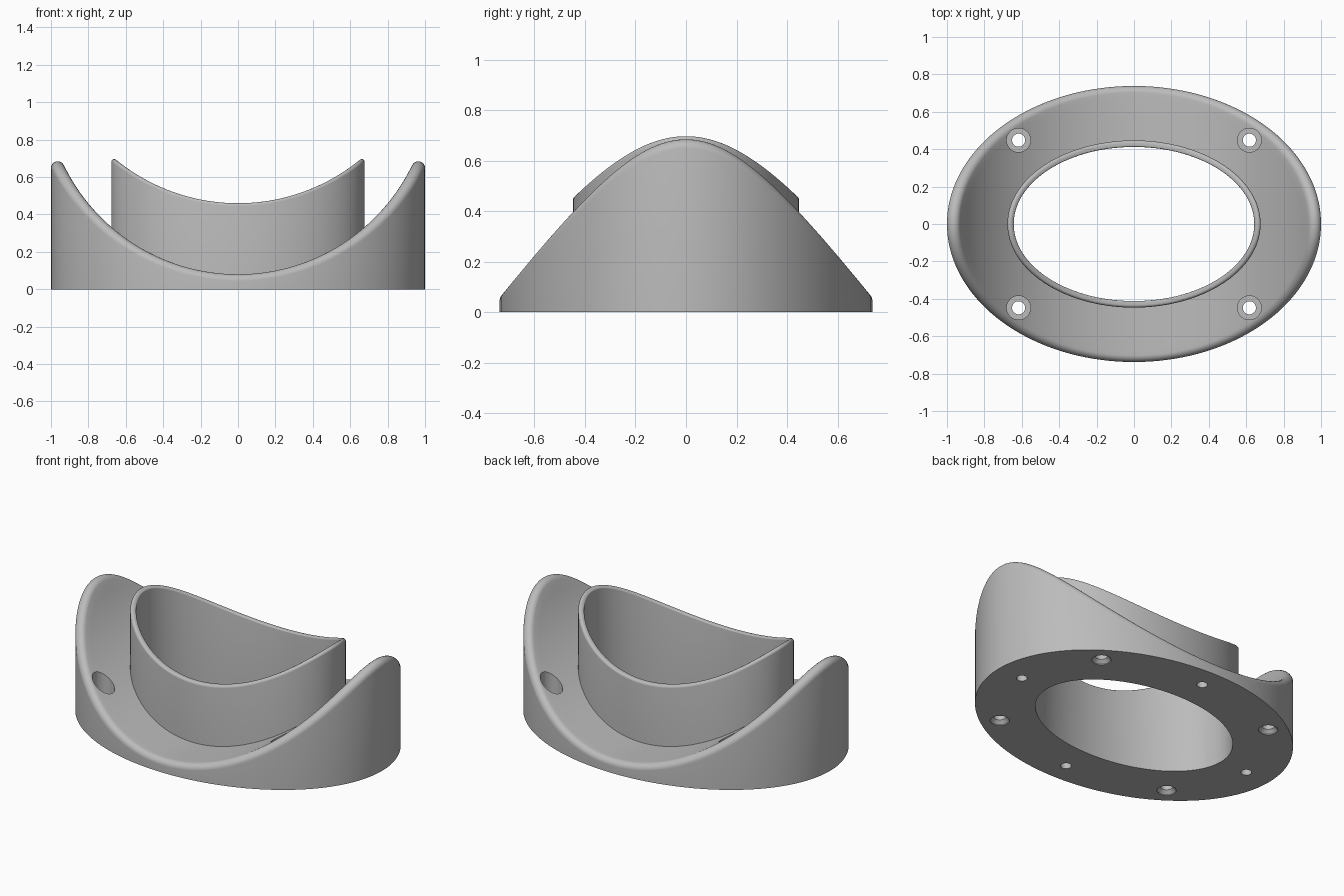
import bpy, bmesh
from math import sin, cos, pi, sqrt
from mathutils import Vector

cube = bpy.data.objects.get("Cube")
if cube:
    bpy.data.objects.remove(cube)

SEGS = 144
OUTER, COLLAR, BORE = (1.0, 0.738), (0.677, 0.447), (0.643, 0.412)
SADDLE = (1.115, 1.035)      # axis height and radius of the trough in the base
CROWN = (1.49, 1.03)         # the same for the collar top

grey = bpy.data.materials.new("plain grey")
grey.use_nodes = True
colour = (0.5, 0.5, 0.5, 1)
grey.diffuse_color = colour
grey.node_tree.nodes["Principled BSDF"].inputs["Base Color"].default_value = colour


def on_ellipse(size, t, z=0.0):
    return Vector((size[0] * cos(t), size[1] * sin(t), z))


def trough_z(trough, x):
    return trough[0] - sqrt(trough[1] ** 2 - x * x)


def rounded_edge(size, t, trough, r, side, steps):
    """Rolling-ball arc from an elliptic wall onto the trough."""
    normal = Vector((size[1] * cos(t), size[0] * sin(t), 0)).normalized() * side
    c = on_ellipse(size, t) - normal * r
    c.z = trough_z((trough[0], trough[1] + r), c.x)
    up = Vector((-c.x, 0, trough[0] - c.z)).normalized()
    turn = normal.angle(up)
    return [c + r * (normal * sin(turn * (1 - k / steps)) + up * sin(turn * k / steps)) / sin(turn)
            for k in range(steps + 1)]


def finish(name, bm):
    bmesh.ops.recalc_face_normals(bm, faces=bm.faces)
    mesh = bpy.data.meshes.new(name)
    bm.to_mesh(mesh)
    bm.free()
    mesh.materials.append(grey)
    obj = bpy.data.objects.new(name, mesh)
    bpy.context.collection.objects.link(obj)
    return obj


def sweep(name, section):
    """Carry a closed section, given by angle, round the ellipse."""
    bm = bmesh.new()
    rings = [[bm.verts.new(p) for p in section(2 * pi * i / SEGS)] for i in range(SEGS)]
    n = len(rings[0])
    for i, ring in enumerate(rings):
        after = rings[(i + 1) % SEGS]
        for j in range(n):
            k = (j + 1) % n
            bm.faces.new((ring[j], after[j], after[k], ring[k]))
    return finish(name, bm)


def base_section(t):
    pts = [on_ellipse(OUTER, t)] + rounded_edge(OUTER, t, SADDLE, 0.036, 1, 10)
    start, end = pts[-1].copy(), on_ellipse(COLLAR, t)
    for k in range(1, 11):
        p = start.lerp(end, k / 10)
        p.z = trough_z(SADDLE, p.x)
        pts.append(p)
    return pts + [end]


def collar_section(t):
    outside = rounded_edge(COLLAR, t, CROWN, 0.015, 1, 6)
    inside = rounded_edge(BORE, t, CROWN, 0.008, -1, 5)
    return [on_ellipse(COLLAR, t)] + outside + inside[::-1] + [on_ellipse(BORE, t)]


def add_hole(bm, x, y, profile, sides=32):
    """Turn a radius/height profile into a closed cutter."""
    rings = [[bm.verts.new((x + r * cos(2 * pi * i / sides), y + r * sin(2 * pi * i / sides), z))
              for i in range(sides)] for r, z in profile]
    for low, high in zip(rings, rings[1:]):
        for i in range(sides):
            k = (i + 1) % sides
            bm.faces.new((low[i], low[k], high[k], high[i]))
    bm.faces.new(rings[0][::-1])
    bm.faces.new(rings[-1])


base = sweep("saddle_base", base_section)
collar = sweep("collar", collar_section)

# Counterbored screw holes and small blind holes underneath
screw = [(0.055, -0.02), (0.055, 0.005), (0.035, 0.025), (0.035, 0.12), (0.064, 0.12), (0.064, 0.65)]
blind = [(0.031, -0.02), (0.031, 0.055)]
bm = bmesh.new()
for s in (-1, 1):
    add_hole(bm, 0.83 * s, 0, blind)
    add_hole(bm, 0, 0.6 * s, blind)
    for q in (-1, 1):
        add_hole(bm, 0.617 * s, 0.448 * q, screw)
cutter = finish("hole_cutter", bm)
cutter.hide_render = True

cut = base.modifiers.new("holes", "BOOLEAN")
cut.operation = "DIFFERENCE"
cut.solver = "EXACT"
cut.object = cutter
bpy.context.view_layer.objects.active = base
bpy.ops.object.modifier_apply(modifier=cut.name)
bpy.data.objects.remove(cutter)

# Smooth walls with crisp edges
for obj in bpy.context.selected_objects:
    obj.select_set(False)
for obj in (base, collar):
    obj.select_set(True)
bpy.context.view_layer.objects.active = base
bpy.ops.object.shade_smooth_by_angle(angle=pi / 6)
